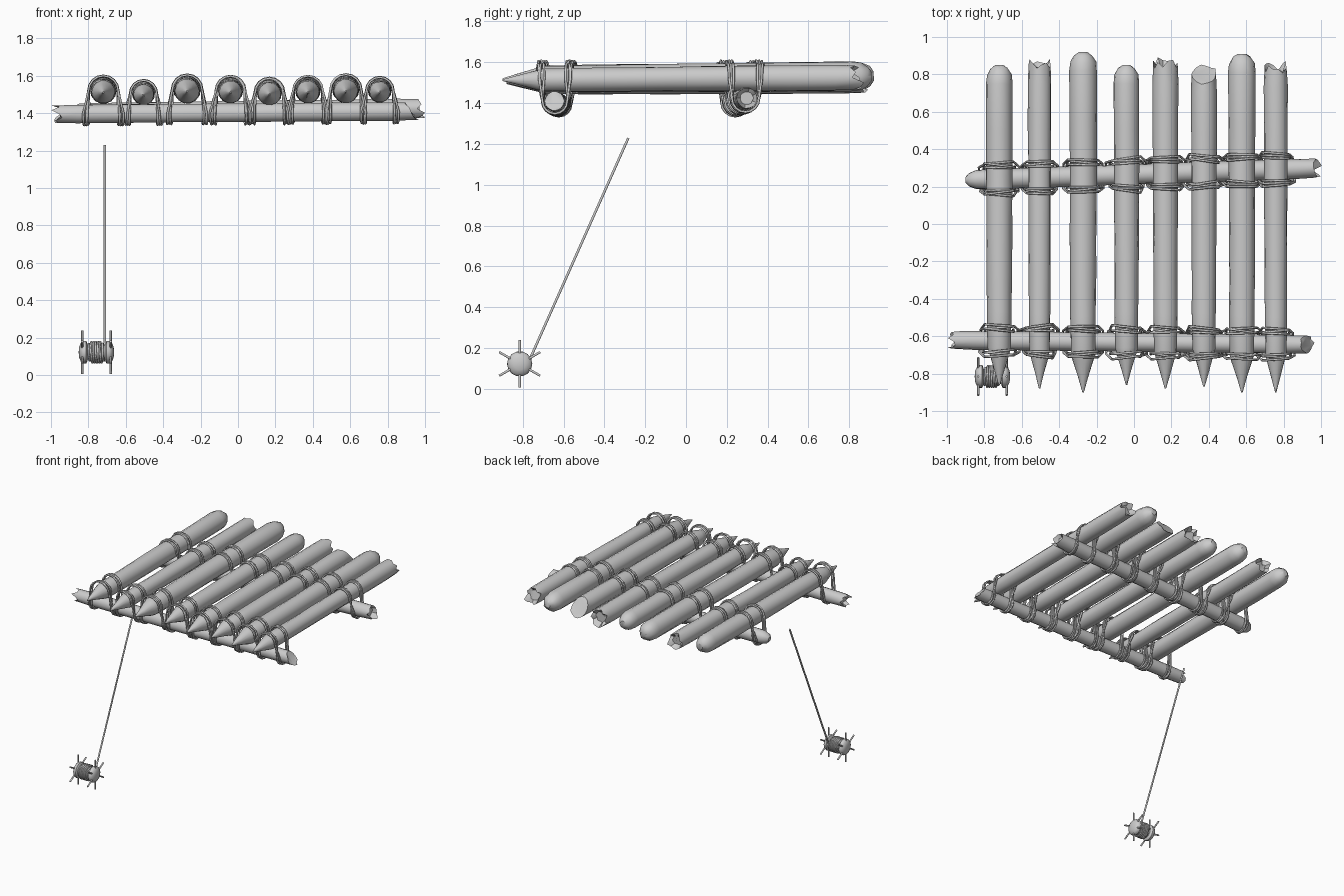
import bpy, bmesh, math, random
from mathutils import Vector

if "Cube" in bpy.data.objects:
    bpy.data.objects.remove(bpy.data.objects["Cube"], do_unlink=True)
random.seed(4)
TAU = math.tau

grey = bpy.data.materials.new("plain grey")
grey.use_nodes = True
COLOUR = (0.6, 0.6, 0.6, 1)
grey.diffuse_color = COLOUR
grey.node_tree.nodes["Principled BSDF"].inputs["Base Color"].default_value = COLOUR


def finish(name, bm, angle=35):
    bmesh.ops.recalc_face_normals(bm, faces=bm.faces)
    mesh = bpy.data.meshes.new(name)
    bm.to_mesh(mesh)
    bm.free()
    mesh.materials.append(grey)
    ob = bpy.data.objects.new(name, mesh)
    bpy.context.collection.objects.link(ob)
    bpy.ops.object.select_all(action='DESELECT')
    ob.select_set(True)
    bpy.context.view_layer.objects.active = ob
    bpy.ops.object.shade_smooth_by_angle(angle=math.radians(angle))
    return ob


def end_rings(style, r):
    """Rings of one log end, from the body outwards: (setback, scale, slant, rough)."""
    if style == "point":
        return [(0.2, 0.97, 0, 0), (0.17, 0.84, 0, 0.004), (0.08, 0.42, 0, 0.004), (0, 0.06, 0, 0)]
    if style == "dome":
        return [(0.1, 1, 0, 0), (0.055, 0.93, 0, 0.006), (0.02, 0.68, 0, 0.006), (0, 0.3, 0, 0)]
    if style == "cut":
        return [(0.14, 1, 0, 0), (r * 0.7, 0.95, r * 0.7, 0.008), (r * 0.75, 0.7, r * 0.45, 0.004)]
    return [(0.14, 1, 0, 0), (0.03, 0.94, 0.01, 0.028), (0.06, 0.6, 0, 0.015)]


def log(name, a, b, ra, rb, start, end, sides=14):
    """Rough round timber from a to b with a shaped end on each side."""
    a, b = Vector(a), Vector(b)
    axis = (b - a).normalized()
    side = axis.cross(Vector((0, 0, 1))).normalized()
    up = side.cross(axis)
    length = (b - a).length
    rings = [(d, ra * s, -k, n) for d, s, k, n in reversed(end_rings(start, ra))]
    for i in range(1, 7):
        t = i / 7
        rings.append((0.2 + t * (length - 0.36), ra + (rb - ra) * t, 0, 0))
    rings += [(length - d, rb * s, -k, n) for d, s, k, n in end_rings(end, rb)]
    bm = bmesh.new()
    loops = []
    for d, r, slant, rough in rings:
        loop = []
        for j in range(sides):
            ang = TAU * j / sides
            rr = r * random.uniform(0.97, 1.03)
            along = d + slant * math.sin(ang) + random.uniform(-rough, rough)
            loop.append(bm.verts.new(a + axis * along + side * rr * math.cos(ang) + up * rr * math.sin(ang)))
        loops.append(loop)
    for p, q in zip(loops, loops[1:]):
        for j in range(sides):
            k = (j + 1) % sides
            bm.faces.new((p[j], p[k], q[k], q[j]))
    bm.faces.new(loops[0])
    bm.faces.new(loops[-1])
    return finish(name, bm)


def rope(name, paths, thickness, cyclic):
    cu = bpy.data.curves.new(name, 'CURVE')
    cu.dimensions = '3D'
    cu.bevel_depth = thickness
    cu.bevel_resolution = 1
    cu.use_fill_caps = True
    for pts in paths:
        sp = cu.splines.new('POLY')
        sp.points.add(len(pts) - 1)
        for p, co in zip(sp.points, pts):
            p.co = (*co, 1)
        sp.use_cyclic_u = cyclic
        sp.use_smooth = True
    cu.materials.append(grey)
    ob = bpy.data.objects.new(name, cu)
    bpy.context.collection.objects.link(ob)


# Pointed deck logs: x, radius, centre height, tip y, back y, back end
LOGS = [(-0.72, 0.068, 1.52, -0.86, 0.85, "dome"), (-0.505, 0.06, 1.505, -0.88, 0.89, "broken"),
        (-0.272, 0.071, 1.525, -0.9, 0.92, "dome"), (-0.04, 0.066, 1.52, -0.86, 0.85, "dome"),
        (0.168, 0.066, 1.51, -0.88, 0.89, "broken"), (0.374, 0.066, 1.52, -0.87, 0.85, "cut"),
        (0.577, 0.07, 1.525, -0.9, 0.91, "dome"), (0.758, 0.061, 1.52, -0.9, 0.87, "broken")]
for i, (x, r, z, tip, back, style) in enumerate(LOGS):
    log(f"deck_log_{i + 1}", (x, tip, z - 0.008), (x, back, z + 0.006), r * 0.95, r * 1.05, "point", style)

# Cross beams below the logs
BEAMS = {"front": (Vector((-1, -0.62, 1.395)), Vector((0.96, -0.645, 1.41)), 0.05, "broken", "cut"),
         "back": (Vector((-0.9, 0.235, 1.4)), Vector((1, 0.3, 1.425)), 0.054, "dome", "broken")}
for key, (a, b, r, s, e) in BEAMS.items():
    log(f"{key}_beam", a, b, r, r, s, e)


def lashing(x, r, z, yb, zb, rb, shift):
    """Closed rope loop: over the log, under the beam, back over and under."""
    pts = []
    steps = 8
    grow = random.uniform(0.006, 0.013)
    lean = random.uniform(-0.012, 0.012)
    for s in (1, -1):
        reach = rb + 0.006 + shift
        for i in range(steps + 1):
            ang = math.pi * (1 - i / steps)
            pts.append((x + s * (r + grow) * math.cos(ang), yb - s * reach + lean * math.cos(ang),
                        z + (r + grow) * math.sin(ang)))
        for i in range(steps + 1):
            ang = math.pi * i / steps
            pts.append((x + s * (r + 0.014 + shift * 0.8) + lean * math.cos(ang),
                        yb - s * (rb + grow) * math.cos(ang), zb - (rb + grow) * math.sin(ang)))
    return pts


# Lashings at every crossing, three strands each
for key, (a, b, rb, _, _) in BEAMS.items():
    loops = []
    for x, r, z, *_ in LOGS:
        c = a.lerp(b, (x - a.x) / (b.x - a.x))
        loops += [lashing(x, r, z, c.y, c.z, rb, shift) for shift in (0, 0.013, 0.026)]
    rope(f"{key}_lashings", loops, 0.0065, True)

# Winch drum, turned about the x axis
WX, WY, WZ = -0.757, -0.815, 0.122
half = [(0.095, 0.0), (0.092, 0.03), (0.082, 0.053), (0.07, 0.061), (0.055, 0.061), (0.05, 0.052), (0.046, 0.04)]
profile = half + [(-x, r) for x, r in reversed(half)]
bm = bmesh.new()
ring = [bm.verts.new((WX + x, WY, WZ + r)) for x, r in profile]
edges = [bm.edges.new(pair) for pair in zip(ring, ring[1:])]
bmesh.ops.spin(bm, geom=ring + edges, cent=(WX, WY, WZ), axis=(1, 0, 0), angle=TAU, steps=20)
bmesh.ops.remove_doubles(bm, verts=bm.verts, dist=0.0005)
finish("winch_drum", bm, 40)

# Six handle spokes at each end of the drum
spokes = []
for x in (WX - 0.076, WX + 0.076):
    for i in range(6):
        ang = math.pi / 2 + TAU * i / 6
        dy, dz = math.cos(ang), math.sin(ang)
        spokes.append([(x, WY + d * dy, WZ + d * dz) for d in (0.03, 0.116)])
rope("winch_spokes", spokes, 0.0065, False)

# Rope coiled on the drum in two uneven layers
coils = []
for turns, radius, span in ((8, 0.046, 0.042), (5, 0.056, 0.03)):
    n = turns * 14
    coils.append([(WX - span + 2 * span * i / n + 0.005 * math.cos(TAU * i / 14),
                   WY + radius * math.cos(TAU * i / 14), WZ + radius * math.sin(TAU * i / 14))
                  for i in range(n + 1)])
rope("winch_coil", coils, 0.006, False)

# Taut line rising from the drum
rope("hauling_line", [[(-0.712, WY + 0.05, 0.145), (-0.712, -0.283, 1.228)]], 0.007, False)
